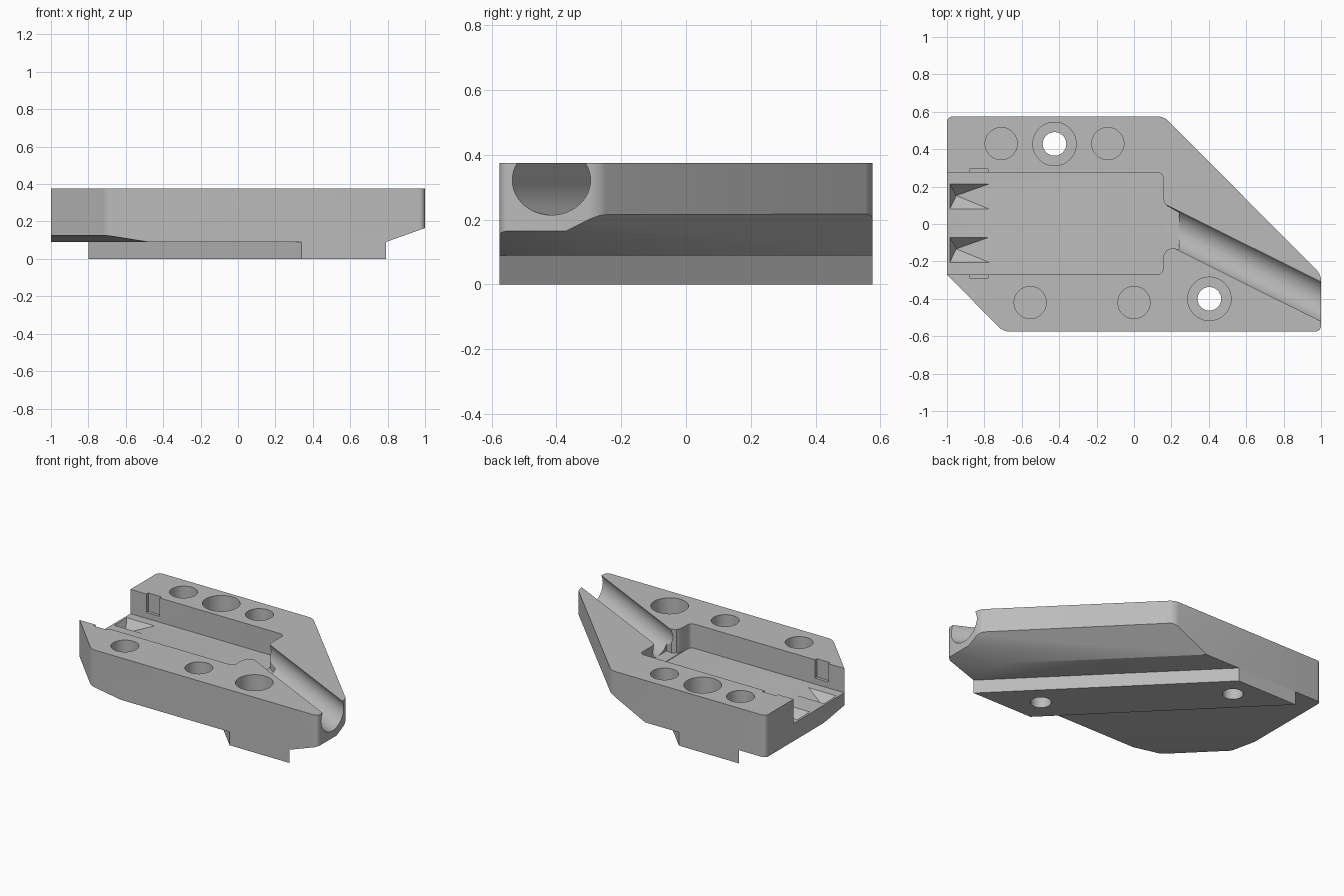
import bpy, bmesh, math
from mathutils import Vector, Matrix

if "Cube" in bpy.data.objects:
    bpy.data.objects.remove(bpy.data.objects["Cube"])

TOP, UNDER, FLOOR = 0.375, 0.09, 0.21

grey = bpy.data.materials.new("plain grey")
grey.use_nodes = True
colour = (0.5, 0.5, 0.5, 1)
grey.diffuse_color = colour
grey.node_tree.nodes["Principled BSDF"].inputs["Base Color"].default_value = colour


def finish(bm, name):
    bmesh.ops.recalc_face_normals(bm, faces=bm.faces)
    mesh = bpy.data.meshes.new(name)
    bm.to_mesh(mesh)
    bm.free()
    ob = bpy.data.objects.new(name, mesh)
    bpy.context.collection.objects.link(ob)
    mesh.materials.append(grey)
    return ob


def prism(outline, z0, z1, rounded=(), radius=0.03):
    """Extruded outline with chosen vertical corners rounded."""
    bm = bmesh.new()
    base = bm.faces.new([bm.verts.new((x, y, z0)) for x, y in outline])
    up = bmesh.ops.extrude_face_region(bm, geom=[base])["geom"]
    bmesh.ops.translate(bm, verts=[g for g in up if isinstance(g, bmesh.types.BMVert)],
                        vec=(0, 0, z1 - z0))
    corners = [Vector(outline[i]) for i in rounded]
    edges = [e for e in bm.edges
             if (e.verts[0].co.xy - e.verts[1].co.xy).length < 1e-5
             and any((e.verts[0].co.xy - c).length < 1e-4 for c in corners)]
    if edges:
        bmesh.ops.bevel(bm, geom=edges, offset=radius, segments=5, profile=0.5,
                        affect='EDGES')
    bmesh.ops.recalc_face_normals(bm, faces=bm.faces)
    return bm


def cylinder(start, end, radius):
    start, end = Vector(start), Vector(end)
    axis = end - start
    turn = axis.to_track_quat('Z', 'Y').to_matrix().to_4x4()
    bm = bmesh.new()
    bmesh.ops.create_cone(bm, cap_ends=True, segments=48, radius1=radius, radius2=radius,
                          depth=axis.length,
                          matrix=Matrix.Translation((start + end) / 2) @ turn)
    return finish(bm, "cutter")


def chamfer(bm, point, direction, drop, run):
    """Slice a sloping plane off the underside."""
    d = Vector(direction).normalized()
    cut = bmesh.ops.bisect_plane(bm, geom=bm.verts[:] + bm.edges[:] + bm.faces[:],
                                 plane_co=point, clear_outer=True,
                                 plane_no=Vector((d.x * drop, d.y * drop, -run)).normalized())
    rim = [g for g in cut["geom_cut"] if isinstance(g, bmesh.types.BMEdge)]
    bmesh.ops.contextual_create(bm, geom=rim)
    bmesh.ops.recalc_face_normals(bm, faces=bm.faces)


def carve(target, cutters):
    bpy.context.view_layer.objects.active = target
    for cutter in cutters:
        mod = target.modifiers.new("cut", 'BOOLEAN')
        mod.operation, mod.solver, mod.object = 'DIFFERENCE', 'EXACT', cutter
        bpy.ops.object.modifier_apply(modifier=mod.name)


# Main block with sloping underside
outline = [(-1, -0.27), (-0.7, -0.575), (1, -0.575), (1, -0.27), (0.16, 0.575), (-1, 0.575)]
bm = prism(outline, UNDER, TOP, rounded=(1, 2, 3, 4, 5))
chamfer(bm, (1, -0.27, 0.215), (1, 1, 0), 0.125, 0.177)
chamfer(bm, (1, 0, 0.165), (1, 0, 0), 0.075, 0.21)
chamfer(bm, (-1, -0.27, 0.125), (-1, -1, 0), 0.035, 0.155)
block = finish(bm, "main_block")

# Slanted locating rail underneath
rail = finish(prism([(0.34, -0.575), (0.79, -0.575), (-0.35, 0.575), (-0.8, 0.575)],
                    0, UNDER), "locating_rail")

# Open pocket and the round channel leaving it
pocket = finish(prism([(-1.1, -0.27), (0.155, -0.27), (0.155, 0.275), (-1.1, 0.275)],
                      FLOOR, 0.5, rounded=(1, 2)), "cutter")
channel = cylinder((-0.02, 0.093, 0.322), (1.2, -0.515, 0.322), 0.108)
mouth = finish(prism([(0.1, -0.2), (0.155, -0.2), (0.159, -0.165), (0.172, -0.142),
                      (0.2, -0.128), (0.24, -0.135), (0.24, 0.06), (0.18, 0.095),
                      (0.163, 0.11), (0.155, 0.14), (0.1, 0.14)],
                     FLOOR + 0.004, 0.5), "cutter")
cutters = [pocket, channel, mouth]

# Small notches in the pocket walls
for y in (-0.27, 0.275):
    cutters.append(finish(prism([(-0.88, y - 0.02), (-0.78, y - 0.02),
                                 (-0.78, y + 0.02), (-0.88, y + 0.02)],
                                0.25, 0.5), "cutter"))

# Tapered dents in the pocket floor
for y in (-0.138, 0.147):
    bm = bmesh.new()
    for z in (FLOOR, FLOOR + 0.03):
        for x in (-0.985, -0.775):
            for side in (-0.067, 0.067):
                bm.verts.new((x, y + side, z))
    bm.verts.new((-0.95, y + 0.005, FLOOR - 0.07))
    bmesh.ops.convex_hull(bm, input=bm.verts)
    cutters.append(finish(bm, "cutter"))

# Blind round sockets
for x, y in ((-0.71, 0.43), (-0.14, 0.43), (-0.555, -0.42), (0, -0.42)):
    cutters.append(cylinder((x, y, 0.17), (x, y, 0.5), 0.086))

# Counterbored screw holes through block and rail
screw_holes = []
for x, y in ((-0.425, 0.428), (0.403, -0.4)):
    cutters.append(cylinder((x, y, 0.2), (x, y, 0.5), 0.116))
    screw_holes.append(cylinder((x, y, -0.1), (x, y, 0.45), 0.063))

carve(block, cutters + screw_holes)
carve(rail, screw_holes)
for cutter in cutters + screw_holes:
    bpy.data.objects.remove(cutter)

# Smooth curved walls, keep edges crisp
for ob in (block, rail):
    bpy.ops.object.select_all(action='DESELECT')
    ob.select_set(True)
    bpy.context.view_layer.objects.active = ob
    bpy.ops.object.shade_smooth_by_angle(angle=math.radians(25))
